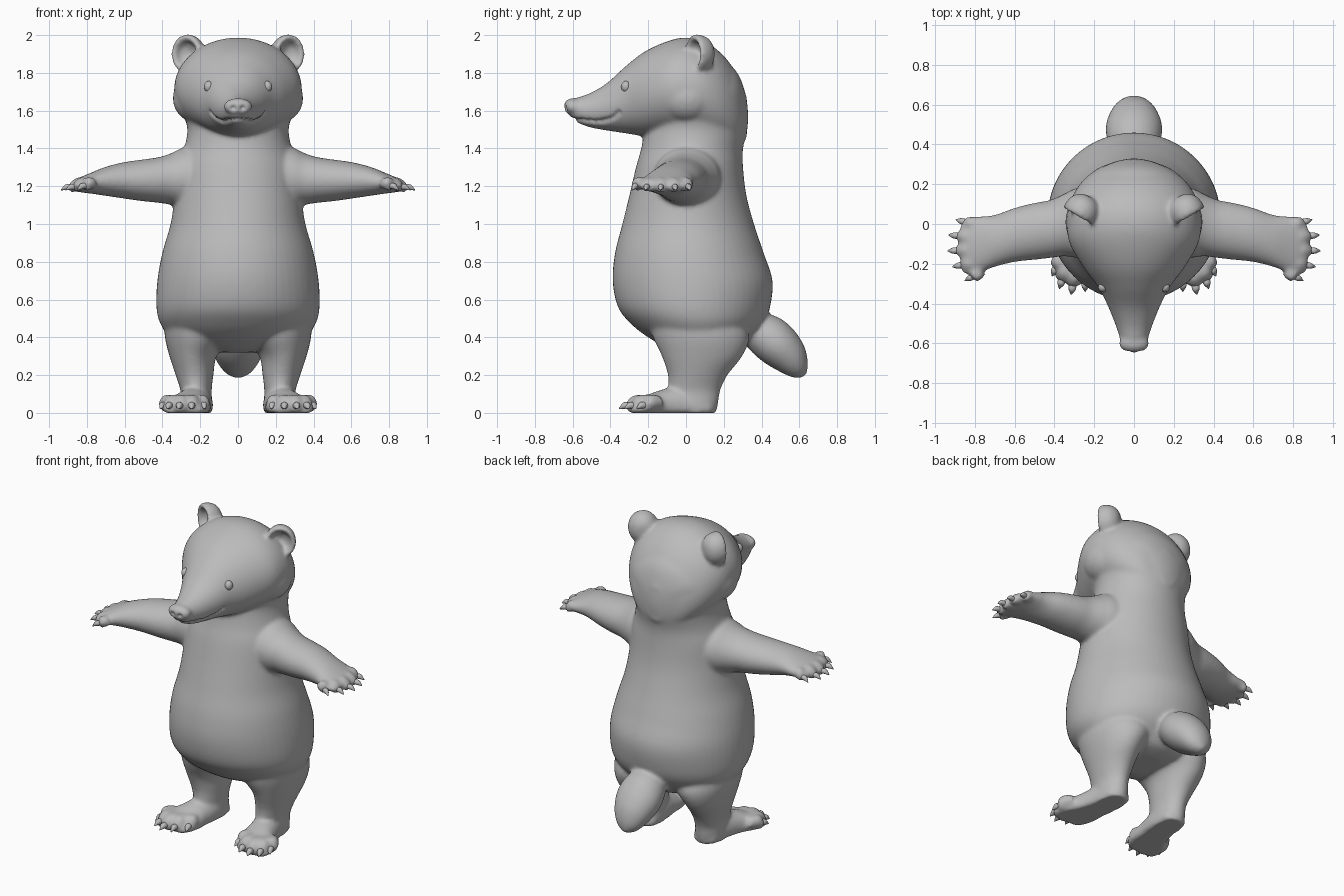
import bpy
import bmesh
from math import cos, sin, pi
from mathutils import Vector, Matrix, kdtree

cube = bpy.data.objects.get("Cube")
if cube:
    bpy.data.objects.remove(cube, do_unlink=True)

grey = bpy.data.materials.new("plain_grey")
grey.use_nodes = True
COLOUR = (0.5, 0.5, 0.5, 1)
grey.diffuse_color = COLOUR
grey.node_tree.nodes["Principled BSDF"].inputs["Base Color"].default_value = COLOUR


def smooth_rows(rows, steps=5):
    """Run a smooth spline through rows of numbers."""
    out = []
    for i in range(len(rows) - 1):
        a, b = rows[max(i - 1, 0)], rows[i]
        c, d = rows[i + 1], rows[min(i + 2, len(rows) - 1)]
        for k in range(steps):
            t = k / steps
            out.append([q + 0.5 * t * (r - p + t * (2*p - 5*q + 4*r - s + t * (3*(q - r) + s - p)))
                        for p, q, r, s in zip(a, b, c, d)])
    return out + [list(rows[-1])]


def loft(bm, rows, place, sides=32):
    """Skin a closed tube; place() turns a row into a centre and two radius vectors."""
    rings = []
    for row in smooth_rows(rows):
        c, u, v = place(*row)
        rings.append([bm.verts.new(c + u * cos(2*pi*k/sides) + v * sin(2*pi*k/sides))
                      for k in range(sides)])
    for a, b in zip(rings, rings[1:]):
        for k in range(sides):
            n = (k + 1) % sides
            bm.faces.new((a[k], a[n], b[n], b[k]))
    bm.faces.new(rings[0])
    bm.faces.new(rings[-1])


def ball(bm, centre, radii):
    bmesh.ops.create_uvsphere(bm, u_segments=32, v_segments=20, radius=1,
                              matrix=Matrix.LocRotScale(Vector(centre), None, Vector(radii)))


def taper(bm, points, sides=14):
    """Tapered round rod through (x, y, z, radius) points."""
    axis = (Vector(points[-1][:3]) - Vector(points[0][:3])).normalized()
    u = axis.cross(Vector((0, 0, 1))).normalized()
    v = u.cross(axis)
    loft(bm, points, lambda x, y, z, r: (Vector((x, y, z)), u * max(r, .001), v * max(r, .001)), sides)


def digit(bm, claws, base, tip, r):
    """A finger or toe with its claw."""
    base, tip = Vector(base), Vector(tip)
    step = (tip - base).normalized()
    end = tip - step * 0.04
    mid = base.lerp(end, 0.6) + Vector((0, 0, r * 0.3))
    taper(bm, [(*base, r * .8), (*mid, r), (*(end - step * .012), r * .75), (*end, r * .15)])
    root = tip - step * 0.065
    bend = tip - step * 0.028 + Vector((0, 0, r * .25))
    taper(claws, [(*root, r * .45), (*bend, r * .42), (*tip, .002)], 10)


def finish(name, bm):
    bmesh.ops.recalc_face_normals(bm, faces=bm.faces[:])
    mesh = bpy.data.meshes.new(name)
    bm.to_mesh(mesh)
    bm.free()
    mesh.materials.append(grey)
    mesh.shade_smooth()
    ob = bpy.data.objects.new(name, mesh)
    bpy.context.scene.collection.objects.link(ob)
    return ob


skin, hand_claws, foot_claws, eyes = (bmesh.new() for _ in range(4))

# Torso and neck: height, front, back, half width
loft(skin, [(.32, -.02, .22, .08), (.345, -.1, .3, .22), (.4, -.2, .35, .35), (.47, -.29, .41, .41),
            (.56, -.36, .445, .432), (.7, -.388, .458, .427), (.85, -.375, .41, .4),
            (1, -.337, .36, .357), (1.15, -.3, .32, .335), (1.3, -.265, .302, .318),
            (1.4, -.237, .302, .285), (1.5, -.22, .325, .268), (1.6, -.2, .328, .29),
            (1.7, -.1, .312, .29), (1.8, -.05, .272, .22), (1.9, 0, .18, .1)],
     lambda z, f, b, w: (Vector((0, (f + b) / 2, z)), Vector((w, 0, 0)), Vector((0, (b - f) / 2, 0))), 56)

# Head and muzzle: depth, bottom, top, half width
loft(skin, [(-.615, 1.57, 1.65, .04), (-.58, 1.54, 1.668, .068), (-.51, 1.512, 1.692, .092),
            (-.42, 1.495, 1.745, .128), (-.32, 1.48, 1.835, .178), (-.22, 1.465, 1.912, .252),
            (-.1, 1.46, 1.967, .322), (0, 1.44, 1.987, .338), (.1, 1.42, 1.966, .325),
            (.2, 1.4, 1.89, .272), (.28, 1.4, 1.775, .18), (.322, 1.46, 1.67, .06)],
     lambda y, lo, hi, w: (Vector((0, y, (lo + hi) / 2)), Vector((w, 0, 0)), Vector((0, 0, (hi - lo) / 2))), 48)

# Nose
ball(skin, (0, -.6, 1.622), (.078, .048, .045))

# Tail: distance along its slope, offset, thickness, width
tail_root, tail_dir, tail_up = Vector((0, .33, .48)), Vector((0, .72, -.69)), Vector((0, .69, .72))
loft(skin, [(0, 0, .08, .09), (.1, .015, .115, .13), (.2, .02, .118, .142), (.3, .02, .095, .115),
            (.37, .01, .06, .075), (.405, .005, .025, .03), (.415, .005, .004, .004)],
     lambda t, o, h, w: (tail_root + tail_dir * t + tail_up * o, Vector((w, 0, 0)), tail_up * h))

for s in (1, -1):
    # Cheek
    ball(skin, (s * .215, .01, 1.665), (.13, .155, .13))

    # Ear cup: depth along its axis, radius
    axis, side = Vector((s * .5, -.866, 0)), Vector((s * .866, .5, 0))
    hub = Vector((s * .258, .072, 1.9))
    loft(skin, [(-.075, .005), (-.068, .045), (-.035, .08), (.015, .092), (.042, .085),
                (.036, .066), (.0, .048), (-.022, .004)],
         lambda d, r: (hub + axis * d, side * r, Vector((0, 0, r * 1.13))))

    # Arm: distance out, centre depth, centre height, two radii
    loft(skin, [(.18, .01, 1.245, .19, .18), (.29, .005, 1.243, .175, .162), (.35, -.005, 1.238, .157, .138),
                (.42, -.025, 1.233, .146, .121), (.5, -.037, 1.231, .143, .111), (.6, -.055, 1.231, .136, .097),
                (.7, -.085, 1.226, .131, .077), (.78, -.104, 1.216, .143, .055),
                (.84, -.113, 1.207, .142, .038), (.87, -.115, 1.203, .12, .022)],
         lambda x, y, z, a, b: (Vector((s * x, y, z)), Vector((0, a, 0)), Vector((0, 0, b))))
    for x, y in ((.85, -.285), (.912, -.215), (.937, -.135), (.932, -.055), (.895, .022)):
        digit(skin, hand_claws, (s * .76, -.11 + (y + .11) * .72, 1.22), (s * x, y, 1.18), .036)

    # Leg: height, centre, two radii
    loft(skin, [(0, .22, .045, .08, .115), (.06, .22, .05, .083, .122), (.12, .222, .045, .083, .137),
                (.2, .23, .062, .1, .158), (.3, .238, .085, .125, .213),
                (.4, .215, .08, .172, .255), (.5, .2, .05, .19, .25)],
         lambda z, x, y, a, b: (Vector((s * x, y, z)), Vector((a, 0, 0)), Vector((0, b, 0))))

    # Foot: depth, centre, half width, height
    loft(skin, [(.155, .215, .03, .04), (.12, .216, .075, .09), (0, .222, .09, .14), (-.1, .242, .1, .13),
                (-.18, .265, .12, .105), (-.25, .282, .118, .078), (-.29, .29, .09, .05)],
         lambda y, x, w, h: (Vector((s * x, y, h * .3)), Vector((w, 0, 0)), Vector((0, 0, h * .7))))
    for x, y in ((.175, -.285), (.245, -.34), (.315, -.355), (.375, -.325), (.412, -.262)):
        digit(skin, foot_claws, (s * (.25 + (x - .25) * .6), y * .4 - .03, .06), (s * x, y, .022), .043)

    # Eye
    ball(eyes, (s * .155, -.318, 1.727), (.025, .025, .03))

# Flat soles
for v in skin.verts:
    v.co.z = max(v.co.z, 0)

# Fuse the parts into one soft skin
body = finish("body", skin)
remesh = body.modifiers.new("fuse", 'REMESH')
remesh.mode = 'VOXEL'
remesh.voxel_size = 0.011
soften = body.modifiers.new("soften", 'SMOOTH')
soften.factor = 0.5
soften.iterations = 10
bpy.context.view_layer.update()
fused = bpy.data.meshes.new_from_object(body.evaluated_get(bpy.context.evaluated_depsgraph_get()))
body.modifiers.clear()
body.data = fused

# Press the mouth line and nostrils into the skin
tree = kdtree.KDTree(len(fused.vertices))
for v in fused.vertices:
    tree.insert(v.co, v.index)
tree.balance()
dents = {}


def press(points, radius, depth):
    for p in points:
        near = tree.find(Vector(p))[0]
        for _, i, d in tree.find_range(near, radius):
            dents[i] = max(dents.get(i, 0), depth * (1 - d / radius))


for s in (1, -1):
    press(smooth_rows([(0, -.6, 1.55), (s * .06, -.56, 1.54), (s * .105, -.47, 1.525),
                       (s * .135, -.41, 1.54), (s * .16, -.365, 1.585)], 10), .02, .013)
    press([(s * .032, -.65, 1.61)], .024, .02)
normals = {i: fused.vertices[i].normal.copy() for i in dents}
for i, depth in dents.items():
    fused.vertices[i].co -= normals[i] * depth
fused.shade_smooth()

finish("hand_claws", hand_claws)
finish("foot_claws", foot_claws)
finish("eyes", eyes)
